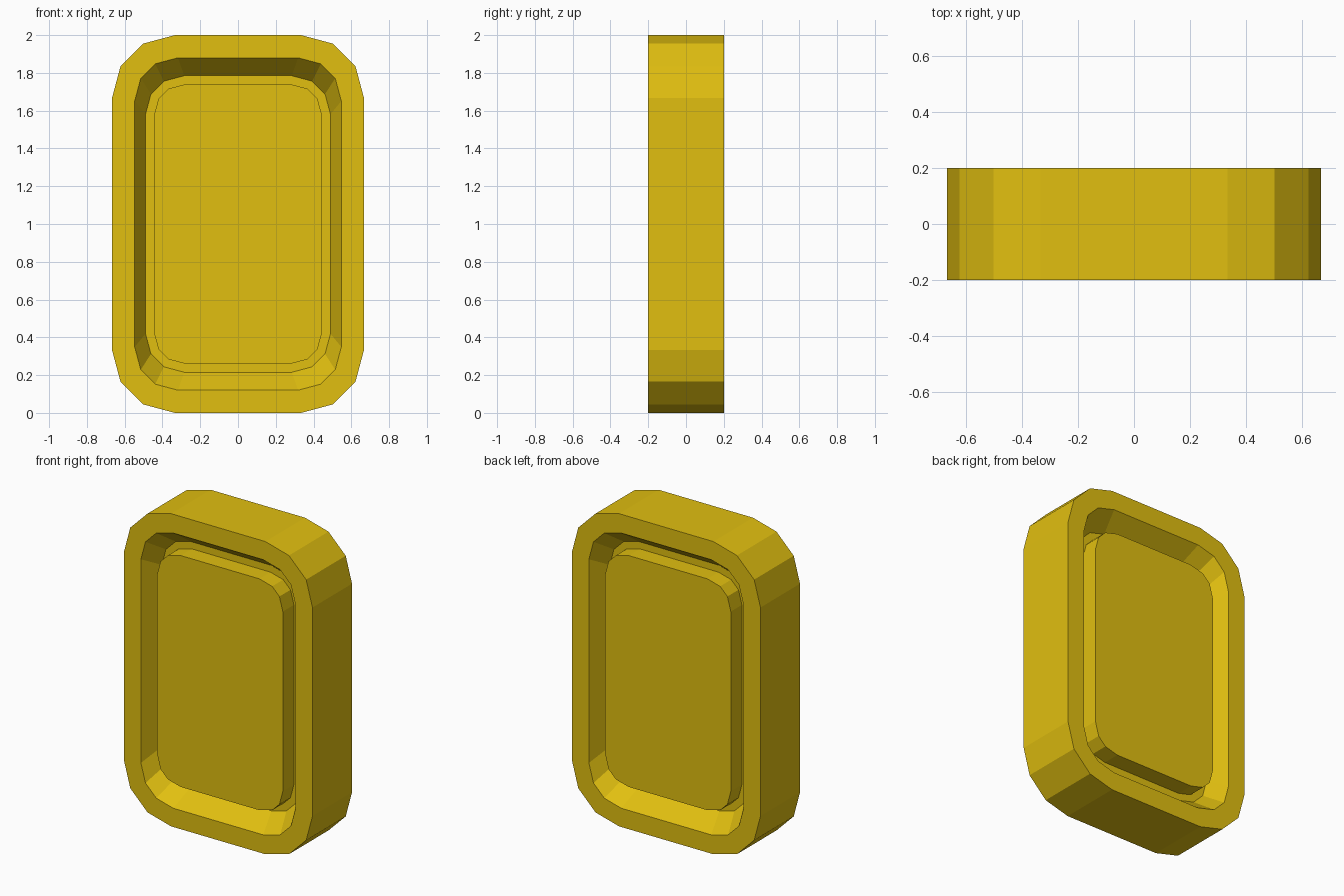
import bpy, bmesh, math
from mathutils import Vector

if "Cube" in bpy.data.objects:
    bpy.data.objects.remove(bpy.data.objects["Cube"])

HALF_W, HALF_H, HALF_D, RADIUS, STEPS = 0.667, 1.0, 0.2, 0.333, 3
CENTRE = Vector((0, 0, 1))


def rounded_outline():
    pts = []
    for i, (sx, sz) in enumerate([(1, 1), (-1, 1), (-1, -1), (1, -1)]):
        for k in range(STEPS + 1):
            a = math.pi / 2 * (i + k / STEPS)
            pts.append((sx * (HALF_W - RADIUS) + RADIUS * math.cos(a),
                        sz * (HALF_H - RADIUS) + RADIUS * math.sin(a) + CENTRE.z))
    return pts


def inset(bm, face, width):
    bmesh.ops.inset_region(bm, faces=[face], thickness=width, depth=0,
                           use_even_offset=True, use_boundary=True)


def extrude(bm, face, y, sx=1.0, sz=1.0):
    new = bmesh.ops.extrude_discrete_faces(bm, faces=[face])["faces"][0]
    for v in new.verts:
        v.co = Vector((v.co.x * sx, y, CENTRE.z + (v.co.z - CENTRE.z) * sz))
    return new


bm = bmesh.new()

# Solid rounded slab
outline = rounded_outline()
rings = [[bm.verts.new((x, y, z)) for x, z in outline] for y in (-HALF_D, HALF_D)]
n = len(outline)
for i in range(n):
    j = (i + 1) % n
    bm.faces.new((rings[0][i], rings[0][j], rings[1][j], rings[1][i]))
caps = [bm.faces.new(rings[0]), bm.faces.new(rings[1][::-1])]
bmesh.ops.recalc_face_normals(bm, faces=bm.faces[:])

# Sloped recess with a raised centre panel on both sides
for side, face in zip((-1, 1), caps):
    inset(bm, face, 0.12)
    face = extrude(bm, face, side * 0.07, 0.895, 0.892)
    inset(bm, face, 0.045)
    extrude(bm, face, side * 0.182)

bmesh.ops.recalc_face_normals(bm, faces=bm.faces[:])
mesh = bpy.data.meshes.new("gold_bar")
bm.to_mesh(mesh)
bm.free()
bar = bpy.data.objects.new("gold_bar", mesh)
bpy.context.collection.objects.link(bar)

# Gold colour
gold = bpy.data.materials.new("gold")
gold.diffuse_color = (0.75, 0.52, 0.005, 1)
gold.use_nodes = True
gold.node_tree.nodes["Principled BSDF"].inputs["Base Color"].default_value = gold.diffuse_color
mesh.materials.append(gold)
